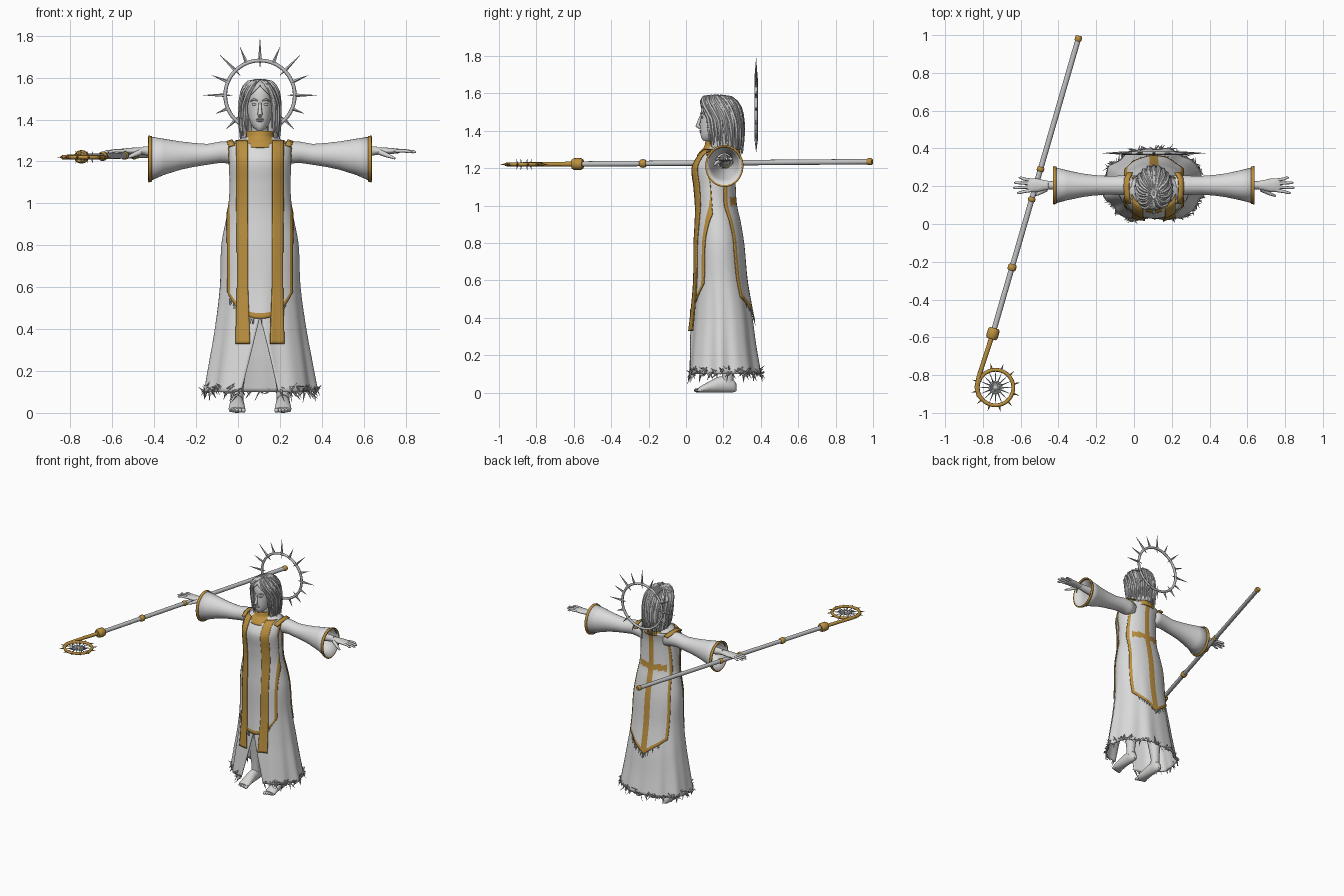
import bpy, bmesh, random
from math import sin, cos, pi, asin, radians
from mathutils import Vector, Matrix

random.seed(4)
if "Cube" in bpy.data.objects:
    bpy.data.objects.remove(bpy.data.objects["Cube"])

BODY_X = .105          # the figure stands beside the centre line, the staff is on the other side


def material(name, *rgb):
    mat = bpy.data.materials.new(name)
    mat.use_nodes = True
    mat.diffuse_color = (*rgb, 1)
    mat.node_tree.nodes["Principled BSDF"].inputs["Base Color"].default_value = (*rgb, 1)
    return mat


CLOTH = material("pale cloth", .70, .71, .70)
GOLD = material("gold trim", .50, .28, .05)
SKIN = material("pale skin", .66, .66, .65)
HAIR = material("grey hair", .56, .56, .56)
STEEL = material("grey metal", .52, .53, .54)
THREAD = material("frayed thread", .50, .50, .49)


def add_grid(bm, rows, wrap=True, caps=False, pick=None):
    """Skin a list of point rows with quads."""
    vs = [[bm.verts.new(p) for p in row] for row in rows]
    count = len(vs[0])
    for i in range(len(vs) - 1):
        for j in range(count if wrap else count - 1):
            k = (j + 1) % count
            face = bm.faces.new((vs[i][j], vs[i][k], vs[i + 1][k], vs[i + 1][j]))
            face.material_index = pick(i, j) if pick else 0
    if caps:
        bm.faces.new(vs[0])
        bm.faces.new(vs[-1])


def finish(bm, name, *mats, cx=BODY_X, solid=0):
    bmesh.ops.remove_doubles(bm, verts=bm.verts, dist=.00002)
    bmesh.ops.recalc_face_normals(bm, faces=bm.faces)
    me = bpy.data.meshes.new(name)
    bm.to_mesh(me)
    bm.free()
    for mat in mats:
        me.materials.append(mat)
    me.polygons.foreach_set("use_smooth", [True] * len(me.polygons))
    me.set_sharp_from_angle(angle=radians(50))
    ob = bpy.data.objects.new(name, me)
    bpy.context.collection.objects.link(ob)
    ob.location.x = cx
    if solid:
        mod = ob.modifiers.new("thickness", "SOLIDIFY")
        mod.thickness, mod.offset = solid, 0


def oval(center, u, v, n=24):
    c, u, v = Vector(center), Vector(u), Vector(v)
    return [c + u * cos(2 * pi * k / n) + v * sin(2 * pi * k / n) for k in range(n)]


def add_tube(bm, pts, radii, n=8):
    """Round tube along a path, with a radius for each point."""
    pts = [Vector(p) for p in pts]
    last, rows = len(pts) - 1, []
    for i, p in enumerate(pts):
        t = (pts[min(i + 1, last)] - pts[max(i - 1, 0)]).normalized()
        side = t.orthogonal().normalized() if i == 0 else old.rotation_difference(t) @ side
        old = t
        rows.append(oval(p, side * radii[i], t.cross(side) * radii[i], n))
    add_grid(bm, rows, caps=True)


def add_spike(bm, base, tip, r):
    add_tube(bm, (base, tip), (r, .0006), 5)


def add_ball(bm, center, scale):
    mat = Matrix.Translation(center) @ Matrix.Diagonal((*scale, 1))
    bmesh.ops.create_uvsphere(bm, u_segments=14, v_segments=8, radius=1, matrix=mat)


def sample(table, z):
    """Smooth curve through rows of (height, half width, front y, back y)."""
    z = min(max(z, table[0][0]), table[-1][0])
    i = max(k for k in range(len(table) - 1) if table[k][0] <= z)
    p, q = table[i], table[i + 1]
    o, r = table[max(i - 1, 0)], table[min(i + 2, len(table) - 1)]
    h = q[0] - p[0]
    t = (z - p[0]) / h
    out = []
    for k in (1, 2, 3):
        m = (q[k] - o[k]) / (q[0] - o[0]) * h
        n = (r[k] - p[k]) / (r[0] - p[0]) * h
        s = t * t * (3 - 2 * t)
        out.append(p[k] * (1 - s) + q[k] * s + m * t * (1 - t) ** 2 - n * t * t * (1 - t))
    return out


def surf(table, a, z, off=0):
    """Point on the body at angle a (zero is the front), with folds low in the skirt."""
    rx, yf, yb = sample(table, z)
    fold = 1 + max(0, .75 - z) * (.045 * sin(9 * a + 1) + .025 * sin(14 * a))
    return Vector(((rx + off) * fold * sin(a),
                   (yf + yb) / 2 - ((yb - yf) / 2 + off) * fold * cos(a), z))


def wrapped(name, table, mat, gap=lambda z: 0, rows=40, cols=72, solid=0):
    """Shell around a profile table, with an optional opening at the front."""
    lo, hi = table[0][0], table[-1][0]
    grid = []
    for i in range(rows + 1):
        z = lo + (hi - lo) * i / rows
        g = gap(z)
        grid.append([surf(table, g + (2 * pi - 2 * g) * j / cols, z) for j in range(cols + 1)])
    bm = bmesh.new()
    add_grid(bm, grid, wrap=False)
    finish(bm, name, mat, solid=solid)


# Gown with an open slit at the front of the skirt
GOWN = [(.10, .265, .005, .40), (.25, .24, .02, .375), (.40, .215, .035, .355), (.60, .19, .05, .32),
        (.80, .182, .053, .30), (.92, .16, .058, .28), (1.0, .143, .058, .262), (1.1, .138, .05, .255),
        (1.2, .142, .04, .255), (1.25, .143, .062, .262), (1.28, .14, .085, .27),
        (1.31, .085, .11, .265), (1.33, .05, .13, .24)]


def slit(z):
    return asin(max(0, .09 * (.46 - z) / .36) / sample(GOWN, z)[0])


wrapped("gown", GOWN, CLOTH, slit, rows=60, cols=96, solid=.005)


# Panels that hang on the gown
def drape(name, half, bottom, top, pick, mats, middle=0, back=False, off=.008, cols=40, rows=64):
    def place(i, j):
        u = 2 * j / cols - 1
        z = bottom(u) + (top - bottom(u)) * i / rows
        rx = sample(GOWN, z)[0]
        a = asin(max(-.98, min(.98, (middle + u * half(z)) / rx)))
        return surf(GOWN, pi - a if back else a, z, off)

    def choose(i, j):
        u = abs(2 * (j + .5) / cols - 1)
        return pick(u, bottom(u) + (top - bottom(u)) * (i + .5) / rows, i)
    bm = bmesh.new()
    add_grid(bm, [[place(i, j) for j in range(cols + 1)] for i in range(rows + 1)],
             wrap=False, pick=choose)
    finish(bm, name, *mats, solid=.006)


def front_bottom(u):
    return .45 + .13 * abs(u) ** 2.5


def back_bottom(u):
    return .39 + .12 * abs(u)


def back_pick(u, z, i):
    cross = u < .15 or (1.0 < z < 1.045 and u < .8)
    return int(cross or u > .9 or i < 2)


drape("front_panel", lambda z: .15, front_bottom, 1.285, lambda u, z, i: int(u > .9 or i < 2), (CLOTH, GOLD))
drape("back_panel", lambda z: .15 - max(0, z - .75) * .08, back_bottom, 1.285, back_pick,
      (CLOTH, GOLD), back=True)
for side, word in ((1, "left"), (-1, "right")):
    drape(word + "_stole", lambda z: .024 + max(0, .6 - z) * .03, lambda u: .33, 1.3,
          lambda u, z, i: 0, (GOLD,), middle=side * .077, off=.016, cols=6)

wrapped("collar", [(1.265, .103, .06, .285), (1.29, .098, .08, .285), (1.31, .07, .1, .275),
                   (1.345, .06, .108, .262)], GOLD, rows=8, cols=40, solid=.008)

# Frayed hem and panel ends
bm = bmesh.new()
for k in range(170):
    a = random.uniform(.36, 2 * pi - .36)
    z = random.uniform(.095, .13)
    base = surf(GOWN, a, z, .002)
    tip = surf(GOWN, a + random.uniform(-.12, .12), z, random.uniform(0, .028))
    tip.z += random.uniform(-.05, .025)
    add_spike(bm, base, tip, random.uniform(.003, .007))
for k in range(44):
    u = random.uniform(-.9, .9)
    back = k % 2
    z = back_bottom(u) if back else front_bottom(u)
    a = asin(u * .15 / sample(GOWN, z)[0])
    base = surf(GOWN, pi - a if back else a, z, .01)
    add_spike(bm, base, base + Vector((random.uniform(-.01, .01), .006 if back else -.006, -.03)), .004)
finish(bm, "frayed_edges", THREAD)

# Arms, sleeves and shoulder trim
SLEEVE = [(.09, 1.235, .05, .055), (.14, 1.243, .05, .051), (.19, 1.244, .048, .048),
          (.25, 1.234, .047, .047), (.32, 1.231, .052, .055), (.38, 1.228, .06, .065),
          (.46, 1.222, .077, .084), (.53, 1.212, .095, .105)]
for s, word in ((1, "left"), (-1, "right")):
    bm = bmesh.new()
    add_grid(bm, [oval((s * x, .205, z), (0, ry, 0), (0, 0, rz), 32) for x, z, ry, rz in SLEEVE])
    finish(bm, word + "_sleeve", CLOTH, solid=.005)

    bm = bmesh.new()
    add_grid(bm, [oval((s * x, .205, 1.212), (0, r - .01, 0), (0, 0, r), 32)
                  for x, r in ((.516, .104), (.533, .108))])
    finish(bm, word + "_cuff", GOLD, solid=.009)

    bm = bmesh.new()
    rim = [(.135, .11, 1.275), (.142, .15, 1.292), (.145, .2, 1.298), (.142, .24, 1.292), (.125, .272, 1.275)]
    add_grid(bm, [[(s * (x - w), y, z + w * .3) for w in (.014, -.014)] for x, y, z in rim], wrap=False)
    finish(bm, word + "_shoulder_trim", GOLD, solid=.008)

    bm = bmesh.new()
    add_tube(bm, [(s * .3, .205, 1.235), (s * .46, .205, 1.245), (s * .56, .205, 1.252)], (.035, .03, .02), 14)
    palm = [(.54, .02, .017), (.58, .027, .017), (.62, .036, .015), (.66, .036, .011), (.672, .03, .006)]
    add_grid(bm, [oval((s * x, .205, 1.25), (0, ry, 0), (0, 0, rz), 16) for x, ry, rz in palm], caps=True)
    for k, reach in enumerate((.725, .745, .74, .715)):
        y = .178 + k * .018
        spread = (k - 1.5) * .009
        add_tube(bm, [(s * .65, y, 1.25), (s * .69, y + spread / 2, 1.251), (s * (reach - .01), y + spread, 1.246),
                      (s * reach, y + spread, 1.244)], (.009, .008, .007, .003))
    add_tube(bm, [(s * .57, .185, 1.245), (s * .61, .162, 1.228), (s * .645, .148, 1.214)], (.014, .01, .005))
    finish(bm, word + "_hand", SKIN)

    # Bare foot and leg
    bm = bmesh.new()
    x = s * .11
    foot = [(.27, .028, .012, .02), (.255, .036, .026, .034), (.22, .045, .033, .045), (.17, .042, .034, .042),
            (.12, .029, .038, .029), (.085, .019, .04, .019), (.068, .014, .036, .013)]
    add_grid(bm, [oval((x, y, z), (rx, 0, 0), (0, 0, rz), 20) for y, z, rx, rz in foot], caps=True)
    for k in range(5):
        add_ball(bm, (x + s * (k - 2) * .0155, .062 + k * .004, .012),
                 (.011 - k * .001, .02, .0115 - k * .0008))
    add_tube(bm, [(x, .222, .05), (x, .222, .11), (x * .95, .215, .25), (x * .85, .2, .42), (x * .75, .19, .6)],
             (.032, .03, .046, .046, .062), 16)
    finish(bm, word + "_leg", SKIN)

# Head and face
HEAD = [(1.345, .012, .095, .13), (1.36, .03, .083, .17), (1.39, .048, .077, .22), (1.43, .059, .077, .25),
        (1.48, .064, .079, .262), (1.53, .062, .082, .262), (1.57, .04, .105, .235), (1.585, .01, .15, .19)]
wrapped("head", HEAD, SKIN, rows=24, cols=36)
bm = bmesh.new()
add_tube(bm, [(0, .195, 1.27), (0, .18, 1.33), (0, .17, 1.4)], (.048, .04, .04), 16)
add_tube(bm, [(0, .081, 1.482), (0, .068, 1.445), (0, .062, 1.427), (0, .078, 1.416)], (.006, .009, .012, .009))
for s in (1, -1):
    add_tube(bm, [(s * .012, .078, 1.49), (s * .028, .082, 1.497), (s * .045, .097, 1.488)], (.003, .005, .003))
finish(bm, "neck_nose_and_brows", SKIN)
bm = bmesh.new()
for s in (1, -1):
    add_ball(bm, (s * .027, .087, 1.472), (.013, .006, .006))
for z in (1.393, 1.401):
    add_ball(bm, (0, .079, z), (.019, .007, .0042))
finish(bm, "eyes_and_lips", HAIR)

# Bobbed hair: a cap with strands laid over it
BOB = [(1.30, .083, .10, .292), (1.40, .084, .09, .295), (1.50, .079, .077, .285), (1.55, .067, .077, .262),
       (1.58, .04, .1, .225), (1.59, .004, .15, .17)]
wrapped("hair_cap", BOB, HAIR, lambda z: min(.95, max(0, 1.56 - z) * 14), rows=26, cols=48, solid=.006)
bm = bmesh.new()
COUNT = 46
for k in range(COUNT):
    t = (k + .5) / COUNT
    top, low = .15 + t * (2 * pi - .3), .85 + t * (2 * pi - 1.7)
    end = 1.335 - .045 * sin(pi * t) + random.uniform(-.02, .02)
    path = []
    for i in range(9):
        f = i / 8
        z = 1.588 - (1.588 - end) * f ** 1.6
        wave = .05 * sin(5 * f + k * 2)
        path.append(surf(BOB, top + (low - top) * min(1, f * 1.6) + wave, z, .003 + .004 * (k % 3)))
    add_tube(bm, path, (.005, .009, .01, .011, .011, .011, .01, .007, .002), 6)
finish(bm, "hair_strands", HAIR)


def circle(x, y, z, r, upright=False, n=48):
    return oval((x, y, z), (r, 0, 0), (0, 0, r) if upright else (0, r, 0), n)


# Spiked halo behind the head
bm = bmesh.new()
ring = circle(0, .375, 1.516, .166, True)
add_tube(bm, ring + ring[:1], [.009] * 49)
hub = Vector((0, .375, 1.516))
for k in range(16):
    d = Vector((cos(k * pi / 8 + pi / 2), 0, sin(k * pi / 8 + pi / 2)))
    reach = .23 if d.z < -.3 else (.25 if k % 2 else .273)
    add_spike(bm, hub + d * .165, hub + d * reach, .0095)
    if k % 2 == 0:
        add_spike(bm, hub + d * .16, hub + d * .132, .005)
finish(bm, "halo", STEEL)

# Staff with gold fittings, lying level beside the right hand
TAIL, NECK = Vector((-.292, .99, 1.235)), Vector((-.75, -.59, 1.222))
along = (NECK - TAIL).normalized()
bm = bmesh.new()
add_tube(bm, (TAIL, NECK), (.0145, .0145), 14)
finish(bm, "staff_shaft", STEEL, cx=0)
bm = bmesh.new()
for y, r, length in ((.982, .018, .03), (.29, .019, .024), (.13, .019, .024), (-.23, .022, .034), (-.58, .031, .06)):
    c = TAIL + (NECK - TAIL) * ((y - TAIL.y) / (NECK.y - TAIL.y))
    steps = (-.5, -.35, 0, .35, .5)
    add_tube(bm, [c + along * length * f for f in steps], [r * f for f in (.8, 1, 1.05, 1, .8)], 14)
finish(bm, "staff_knobs", GOLD, cx=0)

# Crook and spiked wheel at the staff head
bm = bmesh.new()
add_tube(bm, [NECK, (-.79, -.71, 1.222), (-.822, -.81, 1.22), (-.833, -.865, 1.22), (-.822, -.91, 1.22),
              (-.795, -.94, 1.22)], (.013, .012, .012, .012, .011, .008), 10)
hub = Vector((-.733, -.866, 1.22))
ring = circle(*hub, .094)
add_tube(bm, ring + ring[:1], [.01] * 49)
for k in range(12):
    d = Vector((cos(k * pi / 6 + .2), sin(k * pi / 6 + .2), 0))
    add_spike(bm, hub + d * .095, hub + d * .13, .007)
finish(bm, "staff_crook", GOLD, cx=0)
bm = bmesh.new()
ring = circle(*hub, .03)
add_tube(bm, ring + ring[:1], [.006] * 49, 6)
add_ball(bm, hub, (.016, .016, .012))
for k in range(16):
    d = Vector((cos(k * pi / 8), sin(k * pi / 8), 0))
    add_spike(bm, hub + d * .01, hub + d * .088, .006)
    if k % 2:
        up = Vector((0, 0, .03 if k % 4 == 1 else -.03))
        add_spike(bm, hub + d * .035, hub + d * .045 + up, .005)
finish(bm, "staff_wheel", STEEL, cx=0)
